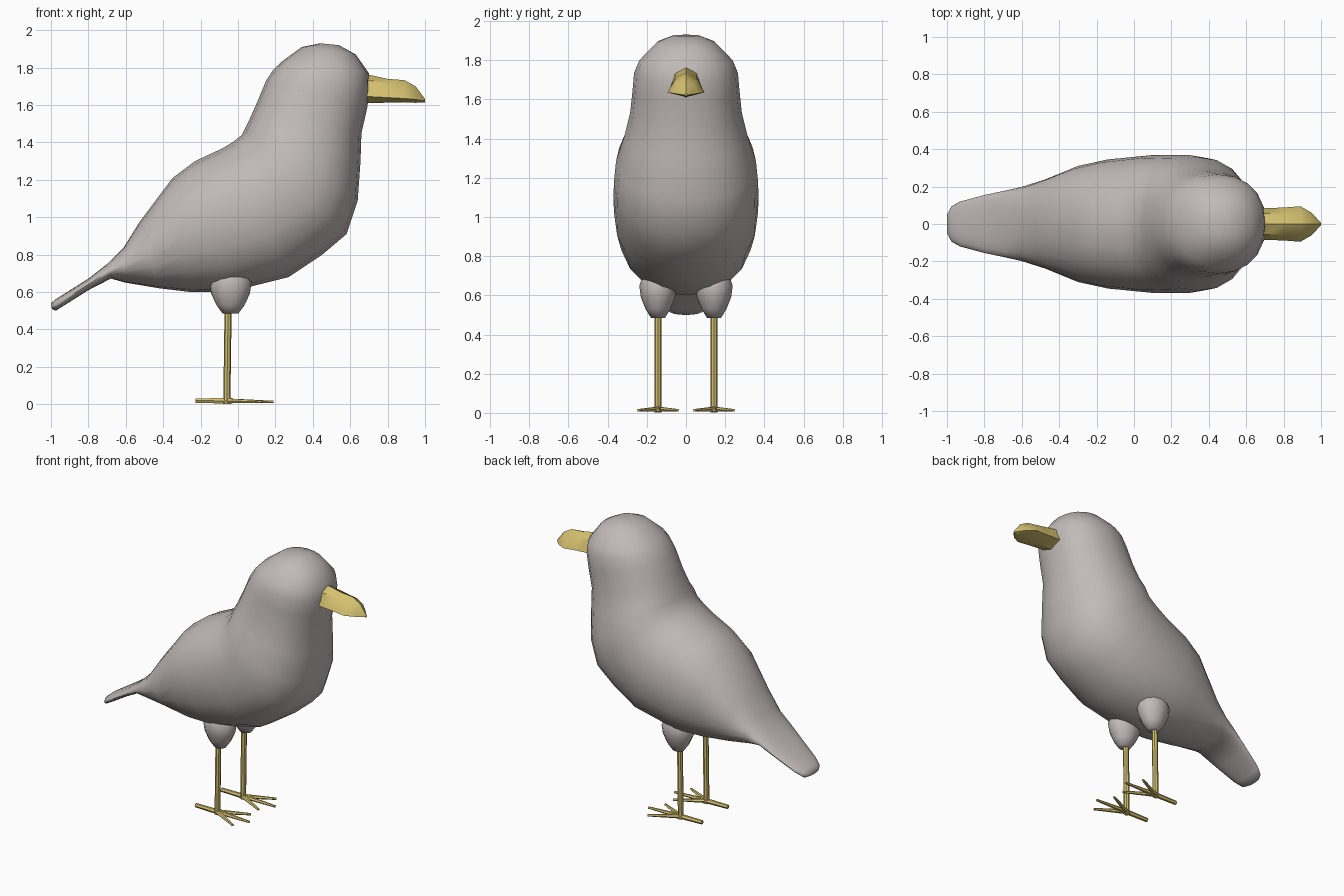
import bpy, bmesh, math
from mathutils import Vector

if "Cube" in bpy.data.objects:
    bpy.data.objects.remove(bpy.data.objects["Cube"])


def material(name, rgb):
    m = bpy.data.materials.new(name)
    m.diffuse_color = (*rgb, 1)
    m.use_nodes = True
    m.node_tree.nodes["Principled BSDF"].inputs["Base Color"].default_value = m.diffuse_color
    return m


GREY = material("warm grey", (0.53, 0.49, 0.475))
YELLOW = material("beak yellow", (0.66, 0.53, 0.16))


def loft(name, rings, mat, angle=40):
    """Skin a list of equal-length point rings and cap both ends."""
    bm = bmesh.new()
    loops = [[bm.verts.new(p) for p in ring] for ring in rings]
    n = len(loops[0])
    for a, b in zip(loops, loops[1:]):
        for i in range(n):
            j = (i + 1) % n
            bm.faces.new((a[i], a[j], b[j], b[i]))
    bm.faces.new(loops[0])
    bm.faces.new(loops[-1])
    bmesh.ops.recalc_face_normals(bm, faces=bm.faces)
    me = bpy.data.meshes.new(name)
    bm.to_mesh(me)
    bm.free()
    me.materials.append(mat)
    ob = bpy.data.objects.new(name, me)
    bpy.context.collection.objects.link(ob)
    bpy.ops.object.select_all(action='DESELECT')
    ob.select_set(True)
    bpy.context.view_layer.objects.active = ob
    bpy.ops.object.shade_smooth_by_angle(angle=math.radians(angle))
    return ob


def oval(center, u, v, n=16, power=2.0):
    """Superellipse ring spanned by the half-axes u and v."""
    ring = []
    for i in range(n):
        t = 2 * math.pi * i / n
        c, s = math.cos(t), math.sin(t)
        ring.append(center + u * math.copysign(abs(c) ** (2 / power), c)
                    + v * math.copysign(abs(s) ** (2 / power), s))
    return ring


def rod(name, start, end, r0, r1, mat, n=6, flat=1.0):
    a, b = Vector(start), Vector(end)
    d = (b - a).normalized()
    side = d.cross(Vector((0, 0, 1))) if abs(d.z) < 0.9 else Vector((0, 1, 0))
    side.normalize()
    up = side.cross(d)
    return loft(name, [oval(p, side * r, up * r * flat, n) for p, r in ((a, r0), (b, r1))], mat)


# Body, tail and head: back x, z, belly x, z, half width
sections = [
    (-1.0, 0.54, -0.995, 0.51, 0.055),
    (-0.975, 0.562, -0.975, 0.50, 0.095),
    (-0.93, 0.59, -0.93, 0.528, 0.12),
    (-0.80, 0.672, -0.80, 0.61, 0.155),
    (-0.70, 0.75, -0.68, 0.672, 0.178),
    (-0.61, 0.84, -0.60, 0.65, 0.197),
    (-0.53, 0.97, -0.42, 0.62, 0.238),
    (-0.35, 1.21, -0.25, 0.60, 0.31),
    (-0.23, 1.30, -0.05, 0.60, 0.345),
    (-0.08, 1.37, 0.27, 0.68, 0.368),
    (-0.03, 1.40, 0.45, 0.80, 0.37),
    (0.02, 1.44, 0.58, 0.91, 0.368),
    (0.04, 1.48, 0.64, 1.09, 0.357),
    (0.06, 1.52, 0.655, 1.30, 0.315),
    (0.10, 1.61, 0.66, 1.45, 0.285),
    (0.15, 1.73, 0.69, 1.58, 0.272),
    (0.19, 1.79, 0.705, 1.68, 0.265),
    (0.23, 1.83, 0.70, 1.77, 0.238),
    (0.34, 1.91, 0.63, 1.87, 0.15),
    (0.44, 1.93, 0.54, 1.92, 0.07),
]
rings = []
for bx, bz, fx, fz, w in sections:
    back, belly = Vector((bx, 0, bz)), Vector((fx, 0, fz))
    rings.append(oval((back + belly) / 2, (back - belly) / 2, Vector((0, w, 0)), 20, 2.2))
loft("body", rings, GREY, 60)

# Beak: x, ridge z, shoulder half width and z, edge half width and z, keel z
beak = [
    (0.66, 1.77, 0.055, 1.735, 0.085, 1.645, 1.61),
    (0.71, 1.76, 0.055, 1.73, 0.085, 1.645, 1.61),
    (0.80, 1.74, 0.055, 1.715, 0.088, 1.64, 1.613),
    (0.89, 1.733, 0.055, 1.70, 0.095, 1.635, 1.615),
    (0.95, 1.70, 0.04, 1.675, 0.06, 1.63, 1.612),
    (1.0, 1.632, 0.004, 1.63, 0.006, 1.622, 1.615),
]
loft("beak", [[(x, 0, zt), (x, ws, zs), (x, we, ze), (x, 0, zb), (x, -we, ze), (x, -ws, zs)]
              for x, zt, ws, zs, we, ze, zb in beak], YELLOW, 35)

# Legs on both sides
for side, y in (("left", 0.143), ("right", -0.143)):
    thigh = [(0.485, 0.042), (0.53, 0.075), (0.59, 0.103), (0.65, 0.112), (0.69, 0.095), (0.75, 0.05)]
    loft(side + "_thigh", [oval(Vector((-0.04, y, z)), Vector((r, 0, 0)), Vector((0, r * 0.85, 0)), 12)
                           for z, r in thigh], GREY, 60)
    rod(side + "_shank", (-0.06, y, 0.01), (-0.053, y, 0.51), 0.019, 0.019, YELLOW, 8)
    # Three spread front toes and one back toe
    for name, tx, ty in (("inner", 0.13, -0.1), ("middle", 0.19, 0), ("outer", 0.13, 0.1)):
        rod(f"{side}_{name}_toe", (-0.06, y, 0.019), (tx, y + ty, 0.013), 0.018, 0.009, YELLOW, 6, 0.8)
    rod(side + "_back_toe", (-0.03, y, 0.018), (-0.228, y, 0.02), 0.017, 0.014, YELLOW, 6)
    bpy.data.objects[side + "_shank"].location.z = -0.008
